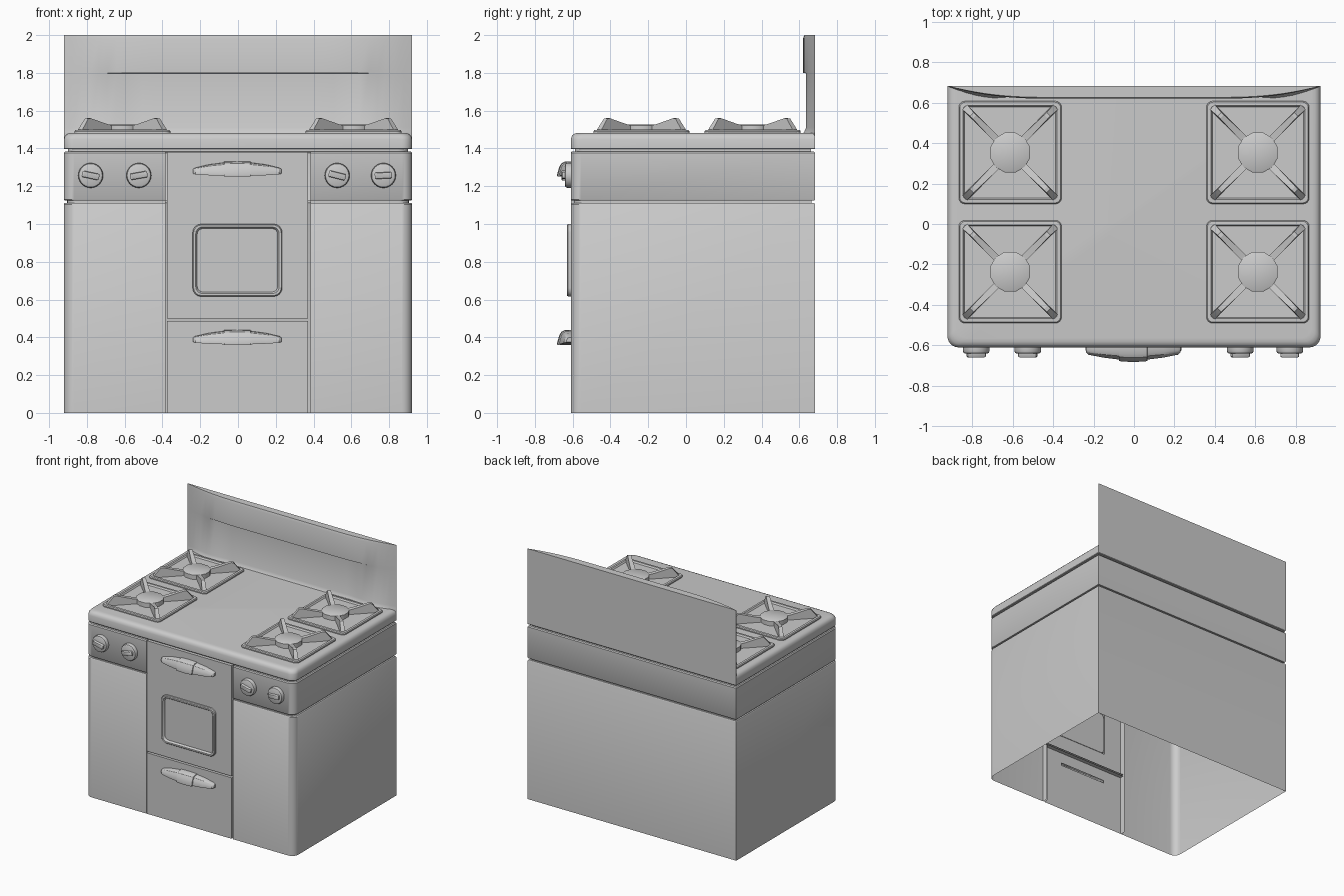
import bpy, bmesh, math
from math import sin, cos, pi

if "Cube" in bpy.data.objects:
    bpy.data.objects.remove(bpy.data.objects["Cube"])

W, F, B = 0.922, -0.61, 0.683   # half width, front y, back y


def mesh(name, verts, faces, angle=35):
    me = bpy.data.meshes.new(name)
    me.from_pydata([tuple(v) for v in verts], [], faces)
    bm = bmesh.new()
    bm.from_mesh(me)
    bmesh.ops.remove_doubles(bm, verts=bm.verts, dist=1e-5)
    bmesh.ops.recalc_face_normals(bm, faces=bm.faces)
    bm.to_mesh(me)
    bm.free()
    ob = bpy.data.objects.new(name, me)
    bpy.context.collection.objects.link(ob)
    bpy.ops.object.select_all(action='DESELECT')
    bpy.context.view_layer.objects.active = ob
    ob.select_set(True)
    bpy.ops.object.shade_smooth_by_angle(angle=math.radians(angle))
    return ob


def loft(name, rings, closed=True, cap_start=False, cap_end=False, angle=35):
    n = len(rings[0])
    verts = [p for r in rings for p in r]
    faces = []
    for i in range(len(rings) - 1):
        for j in range(n if closed else n - 1):
            k = (j + 1) % n
            faces.append((i*n + j, i*n + k, (i+1)*n + k, (i+1)*n + j))
    if cap_start:
        faces.append(tuple(range(n))[::-1])
    if cap_end:
        faces.append(tuple(range((len(rings)-1)*n, len(rings)*n)))
    return mesh(name, verts, faces, angle)


def rrect(hx, hy, r, seg=4):
    pts = []
    for q, (sx, sy) in enumerate([(1, 1), (-1, 1), (-1, -1), (1, -1)]):
        for i in range(seg + 1):
            a = (q + i / seg) * pi / 2
            pts.append((sx*(hx - r) + r*cos(a), sy*(hy - r) + r*sin(a)))
    return pts


def outline(inset, z, back_inset=None, gap=None):
    """Plan outline with rounded front corners; gap leaves the door opening."""
    bi = inset if back_inset is None else back_inset
    w, r = W - inset, 0.055
    f = F + inset
    half = [(w - r + r*sin(a), f + r - r*cos(a)) for a in [i*pi/12 for i in range(7)]]
    half.append((w, B - bi))
    if gap:
        half = [(gap, F + 0.04), (gap, f)] + half
    return [(x, y, z) for x, y in half] + [(-x, y, z) for x, y in reversed(half)]


# Cabinet: lower body, groove and control band, open underneath and at the door
levels = [(0, 0), (1.104, 0), (1.112, .005), (1.112, .018), (1.124, .018),
          (1.124, .004), (1.13, 0), (1.376, 0), (1.384, .006), (1.384, .022)]
loft("cabinet", [outline(i, z, gap=0.383) for z, i in levels], closed=False)

# Cooktop slab with rounded upper edge
top = [(1.384, .022, .022), (1.396, .022, .022), (1.396, .003, .003), (1.40, 0, 0),
       (1.448, 0, 0), (1.464, .005, 0), (1.475, .014, 0), (1.481, .028, 0), (1.483, .045, 0)]
loft("cooktop", [outline(i, z, b) for z, i, b in top], cap_end=True)


# Backsplash: curved front with a projecting upper ledge
def splash_section(x):
    a = abs(x)
    up = .62 + .062 * (max(0, a - .45) / (W - .45)) ** 2.2
    step = .026 * min(1, max(0, (.70 - a) / .15))
    low = up + step
    foot = min(.016, (B - low) * .5)
    return [(x, y, z) for y, z in [
        (B, 1.40), (low - foot, 1.478), (low - foot * .6, 1.488), (low, 1.51),
        (low, 1.797), (up, 1.80), (up, 1.982), (up + (B - up) * .1, 2.0), (B, 2.0)]]


N = 40
loft("backsplash", [splash_section(-W + 2*W*i/N) for i in range(N + 1)],
     cap_start=True, cap_end=True)


# Front panels: flat grids with openings, edges folded back
def panel(name, z0, z1, holes):
    xs = sorted({-.377, .371} | {h[k] for h in holes for k in (0, 1)})
    zs = sorted({z0, z1} | {h[k] for h in holes for k in (2, 3)})
    verts, faces = [], []

    def quad(*ps):
        faces.append(tuple(range(len(verts), len(verts) + 4)))
        verts.extend(ps)
    for xa, xb in zip(xs, xs[1:]):
        for za, zb in zip(zs, zs[1:]):
            cx, cz = (xa + xb)/2, (za + zb)/2
            if not any(h[0] < cx < h[1] and h[2] < cz < h[3] for h in holes):
                quad((xa, F, za), (xb, F, za), (xb, F, zb), (xa, F, zb))
    bk = F + .035
    for x in (xs[0], xs[-1]):
        for za, zb in zip(zs, zs[1:]):
            quad((x, F, za), (x, F, zb), (x, bk, zb), (x, bk, za))
    for z in (z0, z1):
        if z > 0:
            for xa, xb in zip(xs, xs[1:]):
                quad((xa, F, z), (xb, F, z), (xb, bk, z), (xa, bk, z))
    return mesh(name, verts, faces)


panel("oven_door", .50, 1.382, [(-.22, .21, .635, .98), (-.21, .20, 1.272, 1.292)])
panel("drawer", 0, .487, [(-.21, .20, .382, .402)])

# Oven window frame and pane
loft("oven_window", [[(x - .003, y, z + .808) for x, z in
                      rrect(.237 - o, .192 - o, .045 - o * .6)]
                     for o, y in [(0, F), (0, -.624), (.005, -.63), (.016, -.63),
                                  (.021, -.624), (.024, -.612)]], cap_end=True)


# Bar handles: hollow, thicker grip in the middle
def handle(name, base):
    half = [(.233, .024, .012, .036), (.222, .036, .008, .043), (.15, .05, .003, .060),
            (.071, .06, .0, .070), (.069, .068, -.003, .075), (.0, .073, -.004, .077)]
    prof = [(-x, *p) for x, *p in half] + [tuple(h) for h in reversed(half[:-1])]
    rings = []
    for x, d, lo, hi in prof:
        h = hi - lo
        rings.append([(x - .004, F - d*k, base + lo + h*t) for k, t in
                      [(0, 1), (.45, .97), (.7, .85), (.85, .6), (1, .12), (.97, 0), (0, 0)]])
    loft(name, rings, closed=False, cap_start=True, cap_end=True, angle=30)


handle("oven_door_handle", 1.255)
handle("drawer_handle", .363)


# Control knobs: round dial with a tilted grip bar
def knob(name, cx, tilt):
    cz = 1.257
    loft(name + "_dial", [[(cx + r*cos(i*pi/12), y, cz + r*sin(i*pi/12)) for i in range(24)]
                          for r, y in [(.066, F + .005), (.066, -.628), (.062, -.637),
                                       (.054, -.641)]], cap_end=True)
    t = math.radians(tilt)
    rings = []
    for s, y in [(1, -.635), (1, -.655), (.85, -.66)]:
        rings.append([(cx + u*cos(t) - v*sin(t), y, cz + u*sin(t) + v*cos(t))
                      for u, v in rrect(.046*s, .017*s, .006, 2)])
    loft(name + "_grip", rings, cap_end=True)


for i, (x, t) in enumerate([(-.78, -12), (-.525, 10), (.525, -14), (.77, 3)]):
    knob(f"knob_{i + 1}", x, t)


# Burners: square tray, burner cap and four diagonal grate fins
def burner(name, cx, cy):
    loft(name + "_tray", [[(cx + x, cy + y, z) for x, y in rrect(h, h, .03 - (.254 - h) * .5)]
                          for h, z in [(.254, 1.48), (.254, 1.491), (.249, 1.498),
                                       (.232, 1.499), (.225, 1.487)]], cap_end=True)
    loft(name + "_cap", [[(cx + r*cos((i + .5)*pi/6), cy + r*sin((i + .5)*pi/6), z)
                          for i in range(12)]
                         for r, z in [(.102, 1.483), (.102, 1.522), (.095, 1.526)]],
         cap_end=True)
    verts, faces = [], []
    fin = [(.322, 1.487), (.318, 1.497), (.268, 1.558), (.25, 1.56), (.13, 1.529),
           (.09, 1.522), (.09, 1.487)]
    n = len(fin)
    for q in range(4):
        a = pi/4 + q*pi/2
        o = len(verts)
        for side in (-1, 1):
            for d, z in fin:
                s = side * (.017 if z < 1.55 else .013)
                verts.append((cx + d*cos(a) - s*sin(a), cy + d*sin(a) + s*cos(a), z))
        faces += [tuple(range(o, o + n)), tuple(range(o + 2*n - 1, o + n - 1, -1))]
        faces += [(o + j, o + n + j, o + n + (j+1) % n, o + (j+1) % n) for j in range(n)]
    mesh(name + "_grate", verts, faces, 20)


for sx, side in [(-1, "left"), (1, "right")]:
    for cy, row in [(.353, "back"), (-.236, "front")]:
        burner(f"{row}_{side}_burner", sx * .612, cy)
